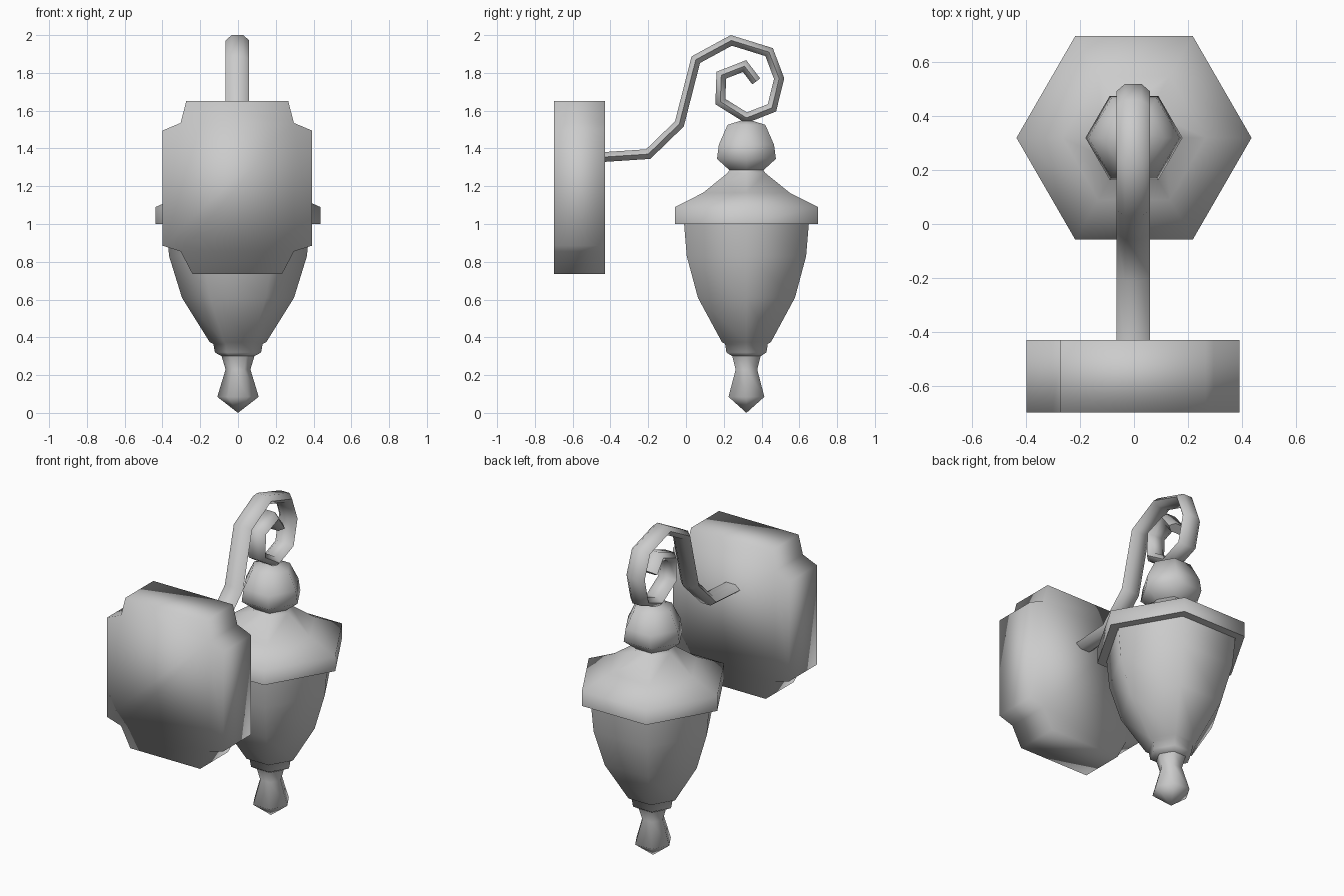
import bpy, bmesh, math
from mathutils import Vector

if "Cube" in bpy.data.objects:
    bpy.data.objects.remove(bpy.data.objects["Cube"])

CY = 0.32  # lantern axis


def finish(bm, name, angle=None):
    bmesh.ops.recalc_face_normals(bm, faces=bm.faces)
    me = bpy.data.meshes.new(name)
    bm.to_mesh(me)
    bm.free()
    ob = bpy.data.objects.new(name, me)
    bpy.context.collection.objects.link(ob)
    bpy.ops.object.select_all(action='DESELECT')
    ob.select_set(True)
    bpy.context.view_layer.objects.active = ob
    if angle:
        bpy.ops.object.shade_smooth_by_angle(angle=math.radians(angle))
    else:
        bpy.ops.object.shade_smooth()
    return ob


def bridge(bm, rings):
    for a, b in zip(rings, rings[1:]):
        n = len(a)
        for i in range(n):
            j = (i + 1) % n
            bm.faces.new((a[i], a[j], b[j], b[i]))


def hex_turned(name, profile, angle=None, cap_first=False, cap_last=False):
    """Six-sided turning; profile is (flat-to-centre distance, z)."""
    bm = bmesh.new()
    rings = []
    for ap, z in profile:
        r = ap / math.cos(math.pi / 6)
        rings.append([bm.verts.new((r * math.cos(k * math.pi / 3),
                                    CY + r * math.sin(k * math.pi / 3), z))
                      for k in range(6)])
    bridge(bm, rings)
    if cap_first:
        bm.faces.new(rings[0])
    if cap_last:
        bm.faces.new(rings[-1])
    bmesh.ops.remove_doubles(bm, verts=bm.verts, dist=0.0005)
    return finish(bm, name, angle)


# Wall plate: notched outline, mirrored in x and extruded in y
half = [(0.27, 1.65), (0.30, 1.535), (0.395, 1.495),
        (0.395, 0.885), (0.30, 0.855), (0.237, 0.735)]
outline = half + [(-x, z) for x, z in reversed(half)]
bm = bmesh.new()
rings = [[bm.verts.new((x - 0.004, y, z)) for x, z in outline]
         for y in (-0.70, -0.43)]
bridge(bm, rings)
for r in rings:
    bm.faces.new(r)
finish(bm, "wall_plate")

# Lantern roof with overhanging rim
hex_turned("lantern_roof", [(0.33, 1.0), (0.378, 1.0), (0.378, 1.09),
                            (0.23, 1.165), (0.10, 1.27), (0.09, 1.285)], 70)

# Knob on the roof
hex_turned("roof_knob", [(0.09, 1.285), (0.156, 1.345), (0.146, 1.42),
                         (0.10, 1.525), (0.02, 1.55)], cap_last=True)

# Tapered lantern body with collar
hex_turned("lantern_body", [(0.33, 1.0), (0.316, 0.83), (0.257, 0.61),
                            (0.13, 0.375), (0.113, 0.365), (0.106, 0.32),
                            (0.075, 0.30)], 70)

# Bottom finial
hex_turned("bottom_finial", [(0.075, 0.30), (0.057, 0.23),
                             (0.095, 0.085), (0.0002, 0.0)])

# Scroll arm: flattened section swept along a faceted spiral in the yz plane
path = [Vector(p) for p in [
    (-0.43, 1.355), (-0.20, 1.37), (-0.035, 1.53), (0.052, 1.87),
    (0.24, 1.972), (0.44, 1.91), (0.493, 1.77), (0.455, 1.615),
    (0.32, 1.562), (0.182, 1.648), (0.187, 1.788), (0.31, 1.836),
    (0.372, 1.755)]]
bm = bmesh.new()
rings = []
for i, p in enumerate(path):
    d0 = (p - path[max(i - 1, 0)]).normalized() if i else None
    d1 = (path[i + 1] - p).normalized() if i < len(path) - 1 else d0
    d0 = d0 or d1
    t = (d0 + d1).normalized()
    n = Vector((-t.y, t.x)) / t.dot(d1)  # mitred normal
    section = [(math.cos(k * math.pi / 3) * 0.062 - 0.003,
                math.sin(k * math.pi / 3) * 0.03) for k in range(6)]
    rings.append([bm.verts.new((u, p.x + n.x * v, p.y + n.y * v))
                  for u, v in section])
bridge(bm, rings)
bm.faces.new(rings[0])
bm.faces.new(rings[-1])
finish(bm, "scroll_arm", 80)
